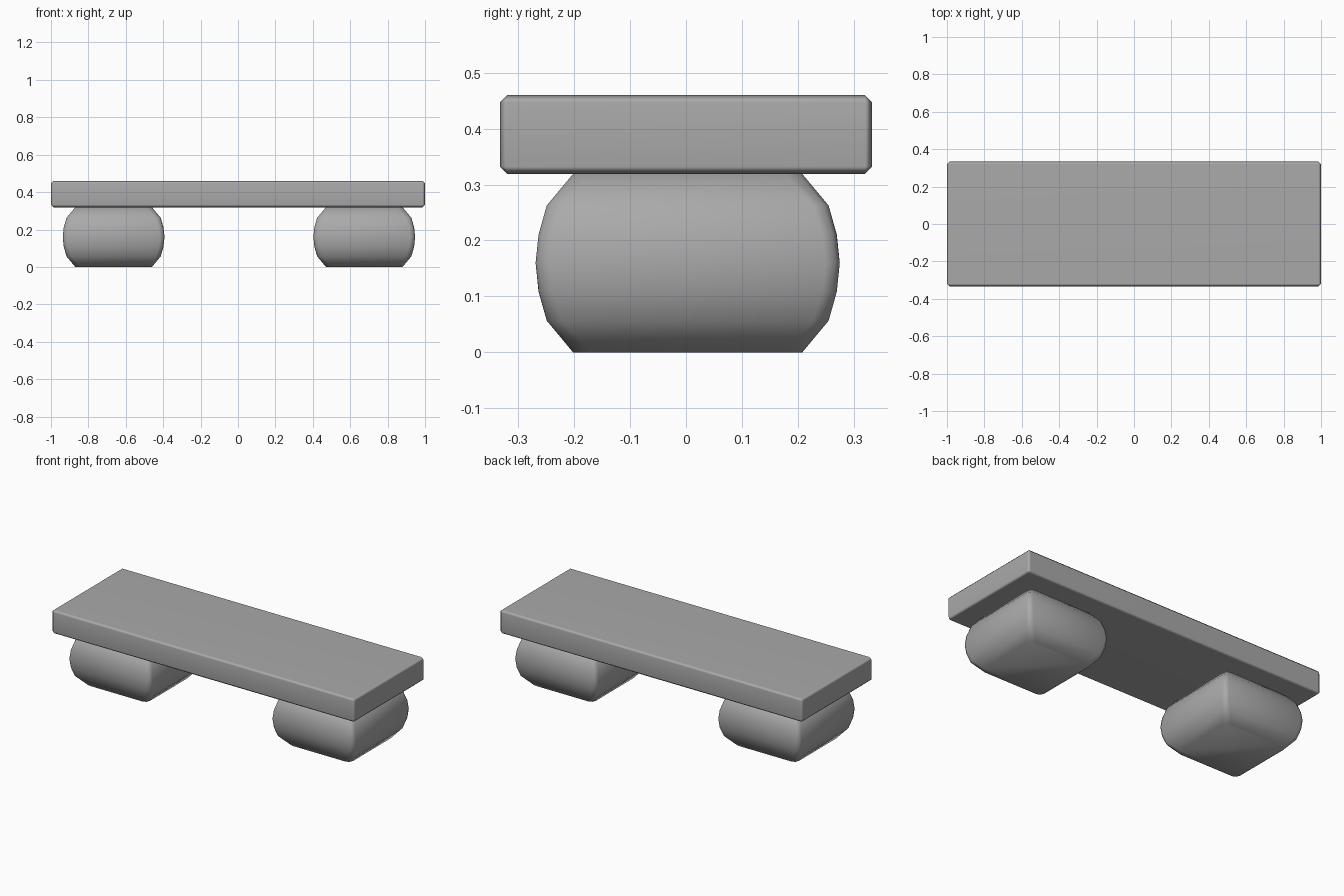
import bpy
import bmesh
import math

cube = bpy.data.objects.get("Cube")
if cube:
    bpy.data.objects.remove(cube, do_unlink=True)

grey = bpy.data.materials.new("stone_grey")
grey.use_nodes = True
colour = (0.4, 0.4, 0.4, 1)
grey.diffuse_color = colour
grey.node_tree.nodes["Principled BSDF"].inputs["Base Color"].default_value = colour


def make_object(name, bm, location, smooth_angle):
    bmesh.ops.recalc_face_normals(bm, faces=bm.faces)
    mesh = bpy.data.meshes.new(name)
    bm.to_mesh(mesh)
    bm.free()
    obj = bpy.data.objects.new(name, mesh)
    obj.location = location
    mesh.materials.append(grey)
    bpy.context.collection.objects.link(obj)
    bpy.ops.object.select_all(action="DESELECT")
    obj.select_set(True)
    bpy.context.view_layer.objects.active = obj
    bpy.ops.object.shade_smooth_by_angle(angle=math.radians(smooth_angle))
    return obj


# Seat slab with chamfered edges
bm = bmesh.new()
bmesh.ops.create_cube(bm, size=1)
bmesh.ops.scale(bm, vec=(2, 0.666, 0.141), verts=bm.verts)
bmesh.ops.bevel(bm, geom=bm.edges[:], offset=0.013, segments=1, affect="EDGES")
seat = make_object("seat", bm, (0, 0, 0.3895), 60)
normals = seat.modifiers.new("flat_faces", "WEIGHTED_NORMAL")
normals.keep_sharp = True

# Bulging square feet: half-width at each height, mirrored about the middle
lower = [(0, 0.205), (0.053, 0.25), (0.106, 0.266), (0.16, 0.272)]
profile = lower + [(0.319 - z, w) for z, w in reversed(lower[:-1])]


def make_foot(name, x):
    bm = bmesh.new()
    rings = []
    for z, w in profile:
        rings.append([bm.verts.new((sx * w, sy * w, z))
                      for sx, sy in ((-1, -1), (1, -1), (1, 1), (-1, 1))])
    bm.faces.new(rings[0])
    bm.faces.new(rings[-1])
    corners = []
    for a, b in zip(rings, rings[1:]):
        for i in range(4):
            j = (i + 1) % 4
            bm.faces.new((a[i], a[j], b[j], b[i]))
            corners.append(bm.edges.get((a[i], b[i])))
    # Soften the upright corners
    bmesh.ops.bevel(bm, geom=corners, offset=0.025, segments=2,
                    profile=0.5, affect="EDGES")
    make_object(name, bm, (x, 0.003, 0), 46)


make_foot("right_foot", -0.665)
make_foot("left_foot", 0.675)
